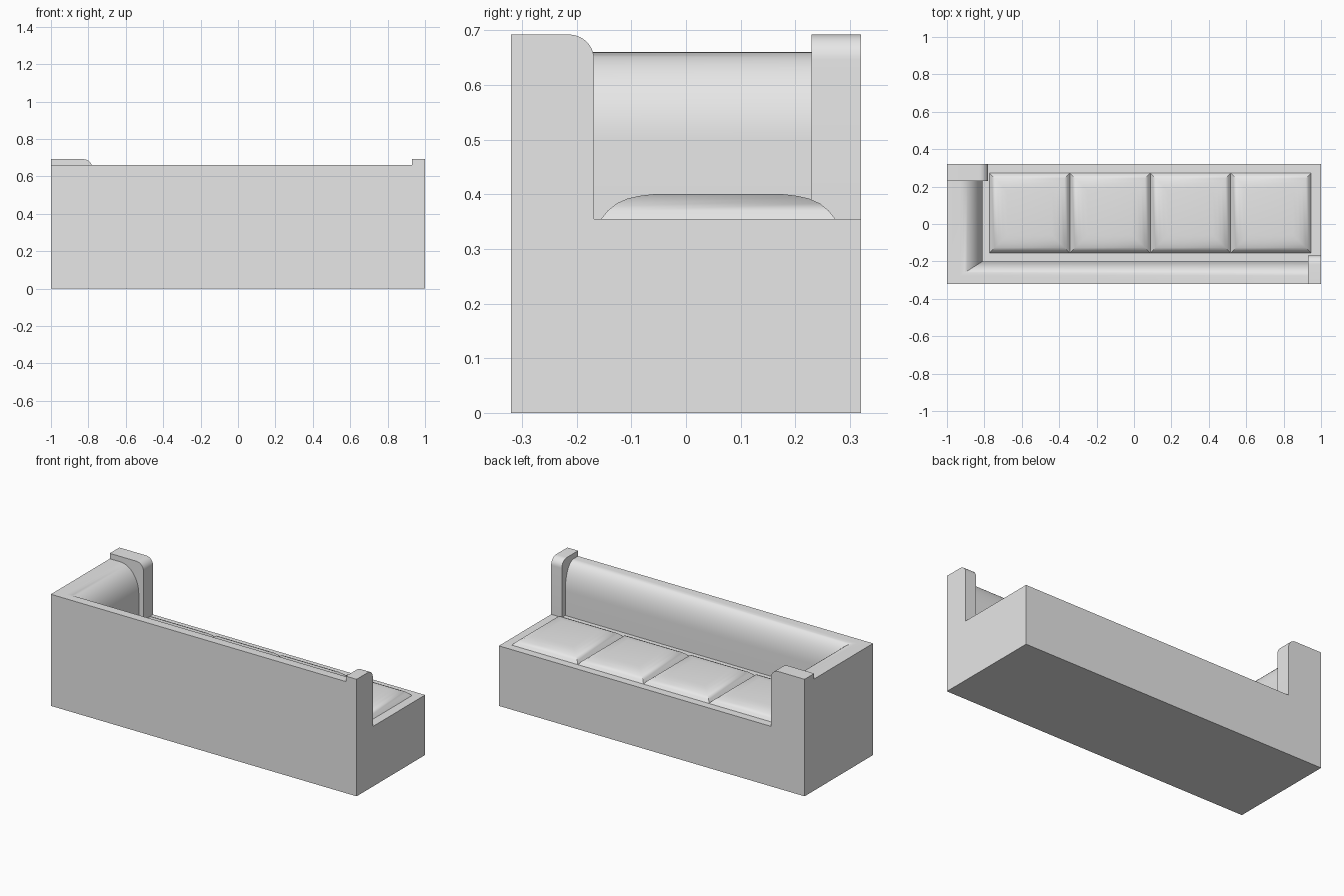
import bpy, bmesh, math

cube = bpy.data.objects.get("Cube")
if cube:
    bpy.data.objects.remove(cube, do_unlink=True)

fabric = bpy.data.materials.new("light_grey_fabric")
fabric.use_nodes = True
grey = (0.8, 0.8, 0.8, 1)
fabric.diffuse_color = grey
fabric.node_tree.nodes["Principled BSDF"].inputs["Base Color"].default_value = grey

SEAT, ROLL, POST = 0.355, 0.66, 0.692   # heights of seat, backrest and posts
DEPTH = 0.32                            # half depth


def finish(name, bm, angle=35):
    bmesh.ops.recalc_face_normals(bm, faces=bm.faces)
    mesh = bpy.data.meshes.new(name)
    bm.to_mesh(mesh)
    bm.free()
    mesh.materials.append(fabric)
    obj = bpy.data.objects.new(name, mesh)
    bpy.context.collection.objects.link(obj)
    bpy.ops.object.select_all(action='DESELECT')
    obj.select_set(True)
    bpy.context.view_layer.objects.active = obj
    bpy.ops.object.shade_smooth_by_angle(angle=math.radians(angle))
    return obj


def loft(name, sections):
    """Join closed sections with equal point counts and cap both ends."""
    bm = bmesh.new()
    rings = [[bm.verts.new(p) for p in s] for s in sections]
    for a, b in zip(rings, rings[1:]):
        for i in range(len(a)):
            j = (i + 1) % len(a)
            bm.faces.new((a[i], a[j], b[j], b[i]))
    bm.faces.new(rings[0])
    bm.faces.new(rings[-1])
    return finish(name, bm)


def quarter(cx, cz, rx, rz, steps=10):
    """Quarter ellipse from its top round to its side."""
    return [(cx + rx * math.sin(t), cz + rz * math.cos(t))
            for t in (math.pi / 2 * i / steps for i in range(steps + 1))]


# Base block with the flat seat deck
bm = bmesh.new()
bmesh.ops.create_cube(bm, size=1)
bmesh.ops.scale(bm, vec=(2, 2 * DEPTH, SEAT), verts=bm.verts)
bmesh.ops.translate(bm, vec=(0, 0, SEAT / 2), verts=bm.verts)
finish("base", bm)

# Rolled backrest turning a mitred corner into the side arm
BACK_W, ARM_W = 0.12, 0.19
roll = [(0, SEAT), (0, ROLL)] + quarter(0.36, 0.5, 0.64, ROLL - 0.5, 14) + [(1, SEAT)]
loft("backrest_and_arm", [
    [(0.93, -DEPTH + BACK_W * u, z) for u, z in roll],
    [(-1 + ARM_W * u, -DEPTH + BACK_W * u, z) for u, z in roll],
    [(-1 + ARM_W * u, 0.23, z) for u, z in roll],
])


# End posts, each with one rounded top corner
def post_profile(width, r=0.046):
    return [(0, SEAT), (0, POST)] + quarter(width - r, POST - r, r, r) + [(width, SEAT)]


loft("back_end_post", [[(x, -DEPTH + u, z) for u, z in post_profile(0.152)]
                       for x in (0.93, 1)])
loft("arm_end_post", [[(-1 + u, y, z) for u, z in post_profile(0.22)]
                      for y in (0.23, DEPTH)])

# Four domed seat cushions, built from shrinking square rings
dome = [(0, 0), (0.012, 0.015), (0.028, 0.028), (0.048, 0.037),
        (0.07, 0.042), (0.095, 0.045)]
SIZE, Y0, Y1 = 0.43, -0.155, 0.273
for n in range(4):
    x0 = -0.773 + n * SIZE
    x1 = x0 + SIZE
    loft(f"seat_cushion_{n + 1}", [
        [(x0 + d, Y0 + d, SEAT + h), (x1 - d, Y0 + d, SEAT + h),
         (x1 - d, Y1 - d, SEAT + h), (x0 + d, Y1 - d, SEAT + h)]
        for d, h in dome])
